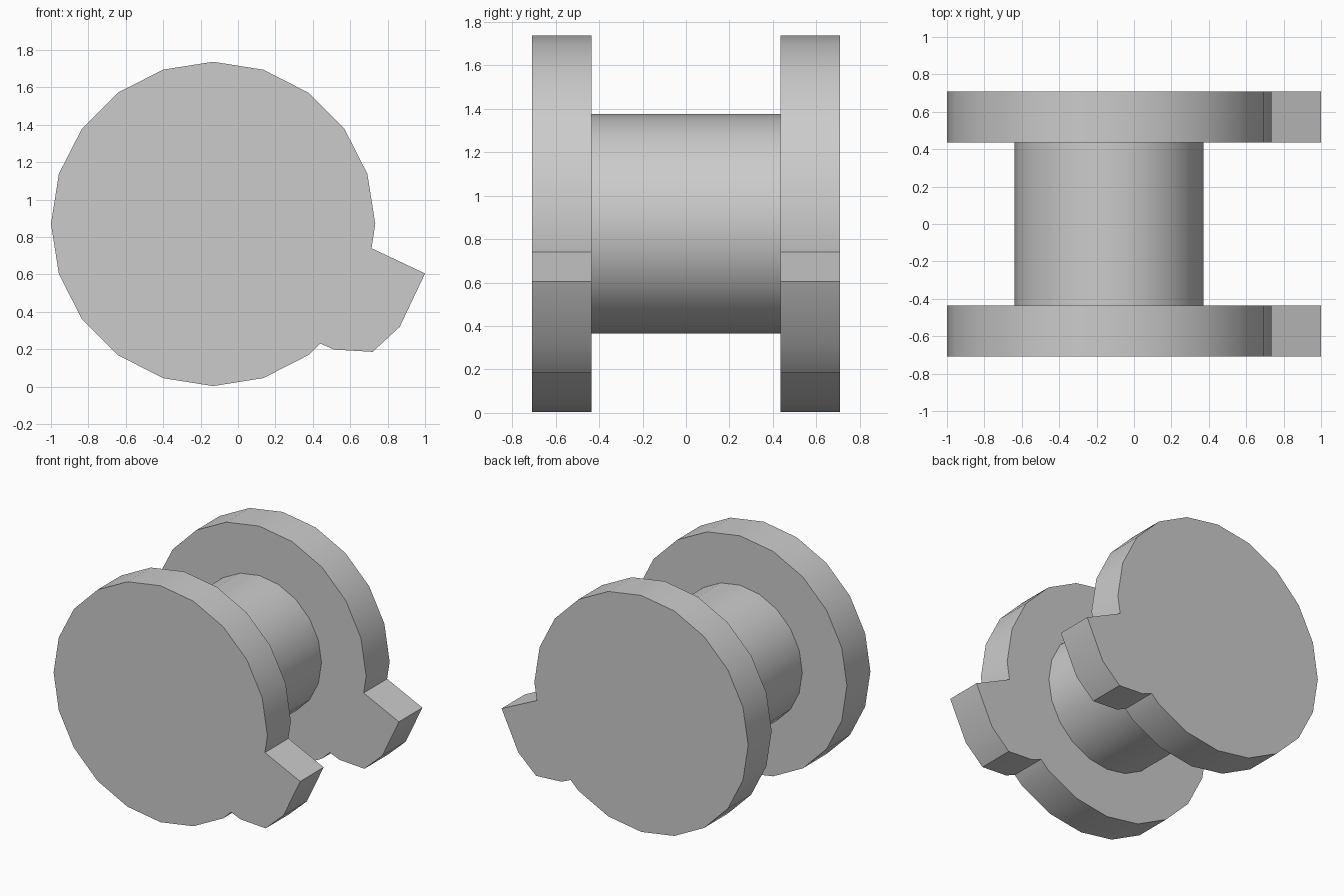
import bpy, bmesh
from math import cos, sin, radians

if "Cube" in bpy.data.objects:
    bpy.data.objects.remove(bpy.data.objects["Cube"])

CX, CZ = -0.133, 0.87      # spool axis
RIM, HUB = 0.867, 0.505    # radii
INNER, OUTER = 0.436, 0.708  # flange faces along y


def ring(radius, first, last):
    """Points of a 20-sided circle, angles in degrees."""
    return [(CX + radius * cos(radians(a)), CZ + radius * sin(radians(a)))
            for a in range(first, last + 1, 18)]


def extrude_profile(name, points, y0, y1, caps=True):
    bm = bmesh.new()
    a = [bm.verts.new((x, y0, z)) for x, z in points]
    b = [bm.verts.new((x, y1, z)) for x, z in points]
    n = len(points)
    for i in range(n):
        j = (i + 1) % n
        bm.faces.new((a[i], a[j], b[j], b[i]))
    if caps:
        bm.faces.new(a)
        bm.faces.new(b[::-1])
    bmesh.ops.recalc_face_normals(bm, faces=bm.faces)
    mesh = bpy.data.meshes.new(name)
    bm.to_mesh(mesh)
    bm.free()
    obj = bpy.data.objects.new(name, mesh)
    bpy.context.collection.objects.link(obj)
    bpy.ops.object.select_all(action='DESELECT')
    bpy.context.view_layer.objects.active = obj
    obj.select_set(True)
    bpy.ops.object.shade_smooth_by_angle(angle=radians(22))
    return obj


# Flange outline: round rim with a tab at the lower right
tab = [(0.44, 0.23), (0.515, 0.198), (0.72, 0.186),
       (0.865, 0.32), (1.0, 0.605), (0.714, 0.74)]
outline = ring(RIM, 0, 306) + tab

extrude_profile("front_flange", outline, -OUTER, -INNER)
extrude_profile("back_flange", outline, INNER, OUTER)

# Central drum between the flanges
extrude_profile("drum", ring(HUB, 0, 342), -INNER, INNER, caps=False)
